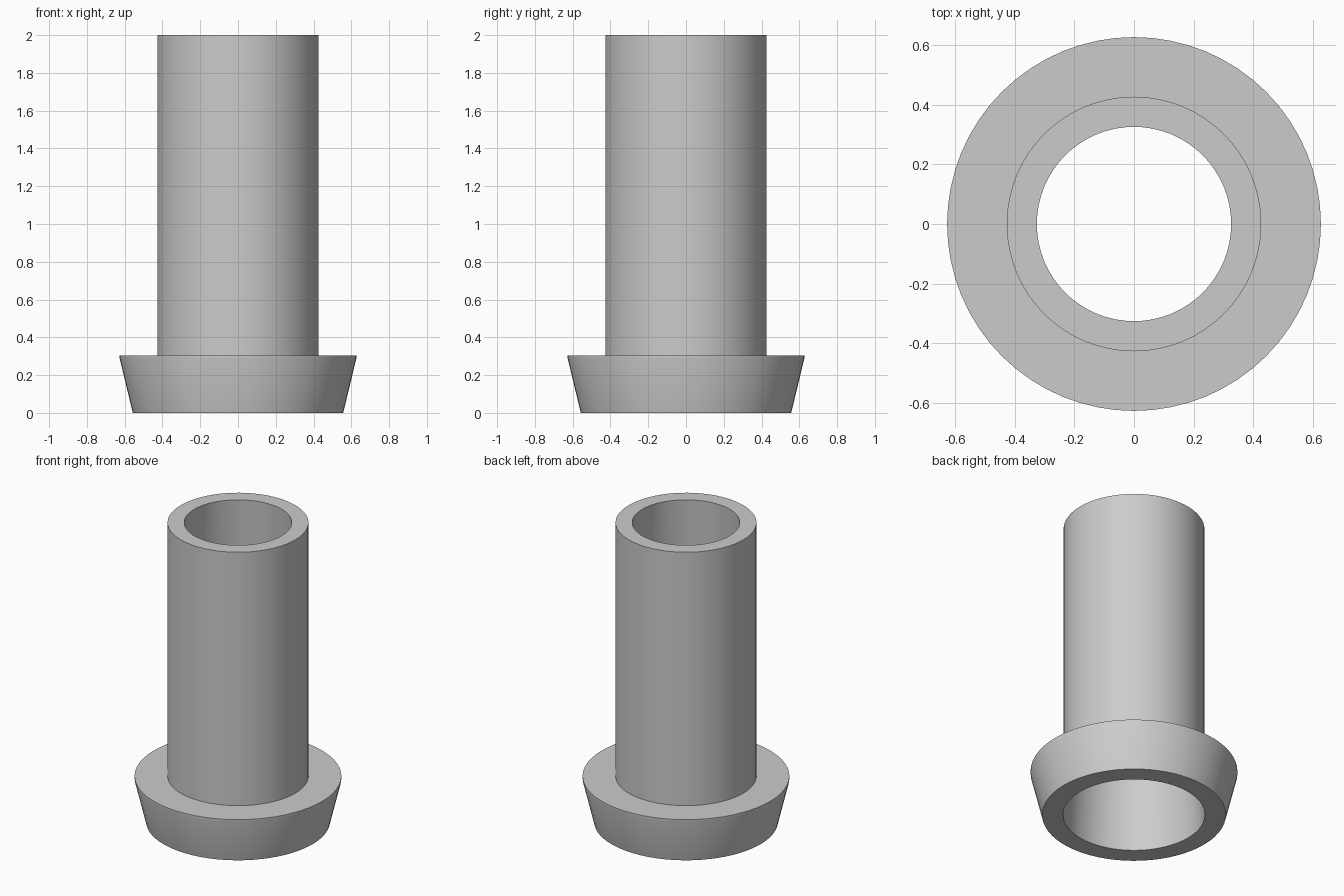
import bpy
import bmesh
import math

SEGMENTS = 64

# Remove the default object
cube = bpy.data.objects.get("Cube")
if cube:
    bpy.data.objects.remove(cube, do_unlink=True)

# Single plain grey
grey = bpy.data.materials.new("plain_grey")
grey.use_nodes = True
colour = (0.6, 0.6, 0.6, 1.0)
grey.diffuse_color = colour
grey.node_tree.nodes["Principled BSDF"].inputs["Base Color"].default_value = colour


def lathe(name, profile):
    """Turn a closed (radius, height) profile around the z axis."""
    bm = bmesh.new()
    verts = [bm.verts.new((r, 0, z)) for r, z in profile]
    edges = [bm.edges.new((verts[i - 1], verts[i])) for i in range(len(verts))]
    bmesh.ops.spin(bm, geom=verts + edges, cent=(0, 0, 0), axis=(0, 0, 1),
                   angle=math.tau, steps=SEGMENTS, use_merge=True)
    bmesh.ops.remove_doubles(bm, verts=bm.verts[:], dist=0.0001)
    bmesh.ops.recalc_face_normals(bm, faces=bm.faces[:])
    mesh = bpy.data.meshes.new(name)
    bm.to_mesh(mesh)
    bm.free()
    mesh.materials.append(grey)
    obj = bpy.data.objects.new(name, mesh)
    bpy.context.collection.objects.link(obj)
    bpy.ops.object.select_all(action="DESELECT")
    obj.select_set(True)
    bpy.context.view_layer.objects.active = obj
    bpy.ops.object.shade_smooth_by_angle(angle=math.radians(30))
    return obj


# Hollow tube with a tapered bore and a flared collar at its foot
lathe("flanged_tube", [
    (0.43, 0.0),     # bore mouth at the bottom
    (0.557, 0.0),    # foot of the collar
    (0.627, 0.29),   # flared side
    (0.627, 0.305),  # thin collar lip
    (0.427, 0.305),  # collar top meets the tube
    (0.427, 2.0),    # tube wall
    (0.326, 2.0),    # bore mouth at the top
])
